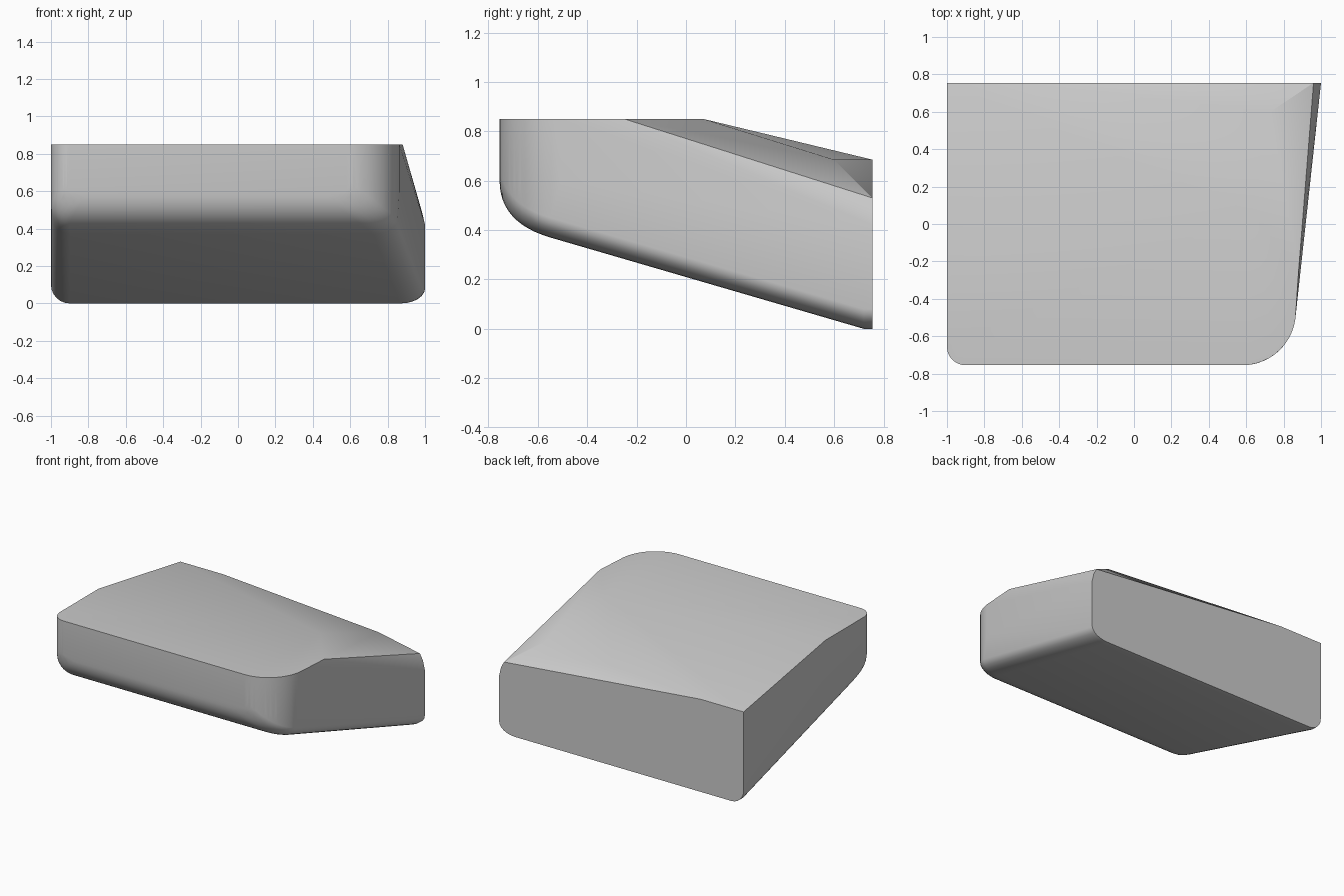
import bpy, bmesh, math

old = bpy.data.objects.get("Cube")
if old:
    bpy.data.objects.remove(old, do_unlink=True)

grey = bpy.data.materials.new("light_grey")
grey.use_nodes = True
colour = (0.6, 0.6, 0.6, 1)
grey.diffuse_color = colour
grey.node_tree.nodes["Principled BSDF"].inputs["Base Color"].default_value = colour

FRONT, BACK, TOP = -0.755, 0.755, 0.85
LEFT_R, RIGHT_R = 0.1, 0.285       # plan radii of the two front corners
LEFT_C, RIGHT_C = -0.9, 0.58       # x of the corner arc centres


def arc_width(y, radius):
    """Half-chord of a front corner arc at depth y."""
    d = min(0, y - FRONT - radius)
    return math.sqrt(max(0, radius ** 2 - d ** 2))


def left_x(y):
    return LEFT_C - arc_width(y, LEFT_R)


def right_x(y):
    tangent = FRONT + RIGHT_R
    taper = max(0, y - tangent) / (BACK - tangent)
    return RIGHT_C + arc_width(y, RIGHT_R) + (1 - RIGHT_C - RIGHT_R) * taper


def bezier(a, b, c, t):
    return [(1 - t) ** 2 * p + 2 * t * (1 - t) * q + t * t * r for p, q, r in zip(a, b, c)]


points = []

# Vertical front walls with rounded corners
for radius, side in ((LEFT_R, left_x), (RIGHT_R, right_x)):
    for i in range(13):
        y = FRONT + radius * (1 - math.cos(math.pi / 2 * i / 12))
        points += [(side(y), y, TOP), (side(y), y, 0.6)]

# Sloping underside: rounded nose, then a straight run to the back
profile = [bezier((FRONT, 0.6), (FRONT, 0.43), (-0.55, 0.37), i / 12) for i in range(13)]
profile += [(0.72, 0), (BACK, 0)]
for y, z in profile:
    for i in range(7):
        a = math.pi / 2 * i / 6
        inset, rise = 1 - math.sin(a), 1 - math.cos(a)
        points.append((left_x(y) + 0.1 * inset, y, z + 0.1 * rise))
        points.append((right_x(y) - 0.13 * inset, y, z + 0.08 * rise))

# Flat top limits, back slope and chamfered right rear corner
points += [(-1, -0.2, TOP), (0.62, 0.07, TOP), (0.88, -0.25, TOP),
           (-1, BACK, 0.685), (-0.65, BACK, 0.685), (0.73, 0.6, 0.685),
           (0.96, BACK, 0.53), (0.985, BACK, 0.485), (1, BACK, 0.42)]

# Solid body wrapped around the section points
bm = bmesh.new()
for p in points:
    bm.verts.new(p)
bmesh.ops.remove_doubles(bm, verts=bm.verts, dist=0.0005)
hull = bmesh.ops.convex_hull(bm, input=bm.verts)
inside = {g for g in hull["geom_interior"] + hull["geom_unused"]
          if isinstance(g, bmesh.types.BMVert)}
bmesh.ops.delete(bm, geom=list(inside), context="VERTS")
bmesh.ops.dissolve_limit(bm, angle_limit=math.radians(0.5), verts=bm.verts, edges=bm.edges)
bmesh.ops.recalc_face_normals(bm, faces=bm.faces)

mesh = bpy.data.meshes.new("wedge_body")
bm.to_mesh(mesh)
bm.free()
mesh.materials.append(grey)
body = bpy.data.objects.new("wedge_body", mesh)
bpy.context.collection.objects.link(body)

bpy.ops.object.select_all(action="DESELECT")
body.select_set(True)
bpy.context.view_layer.objects.active = body
bpy.ops.object.shade_smooth_by_angle(angle=math.radians(30))
